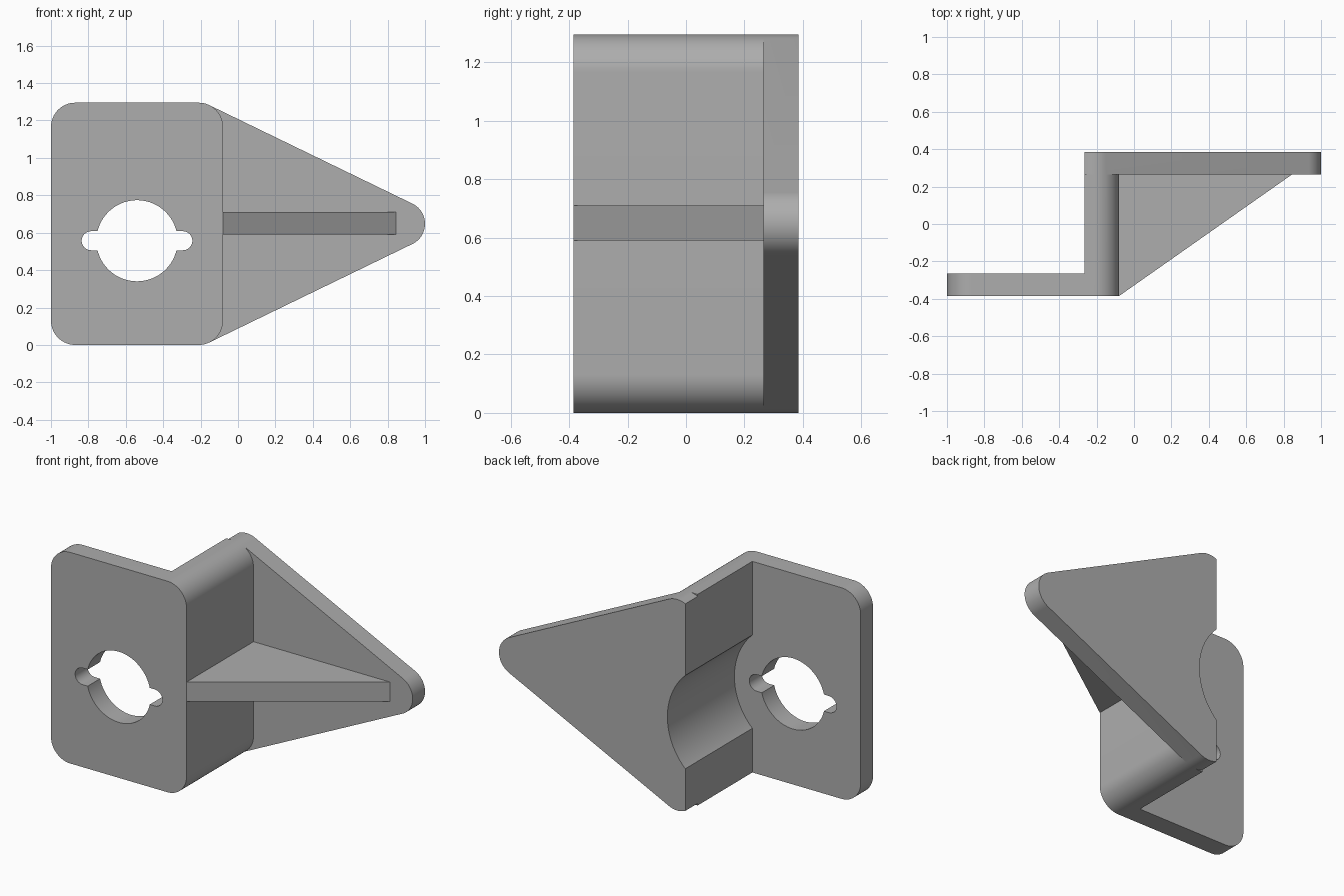
import bpy
import bmesh
from math import cos, sin, tau
from mathutils import Vector
from mathutils.geometry import convex_hull_2d

if "Cube" in bpy.data.objects:
    bpy.data.objects.remove(bpy.data.objects["Cube"], do_unlink=True)

grey = bpy.data.materials.new("plain grey")
grey.use_nodes = True
grey.diffuse_color = (0.42, 0.42, 0.42, 1)
grey.node_tree.nodes["Principled BSDF"].inputs["Base Color"].default_value = grey.diffuse_color

HEIGHT, FRONT, BACK, THICK = 1.295, -0.385, 0.385, 0.12
WEB_LEFT, WEB_RIGHT, CORNER = -0.265, -0.08, 0.13
HOLE_X, HOLE_Z = -0.54, 0.557


def prism(name, outline, axis, start, end):
    """Extrude a 2D outline along y (outline is x,z) or z (outline is x,y)."""
    bm = bmesh.new()
    place = (lambda p: (p[0], start, p[1])) if axis == "y" else (lambda p: (p[0], p[1], start))
    face = bm.faces.new([bm.verts.new(place(p)) for p in outline])
    step = Vector((0, end - start, 0) if axis == "y" else (0, 0, end - start))
    grown = bmesh.ops.extrude_face_region(bm, geom=[face])["geom"]
    bmesh.ops.translate(bm, vec=step, verts=[v for v in grown if isinstance(v, bmesh.types.BMVert)])
    bmesh.ops.recalc_face_normals(bm, faces=bm.faces)
    mesh = bpy.data.meshes.new(name)
    bm.to_mesh(mesh)
    bm.free()
    mesh.materials.append(grey)
    obj = bpy.data.objects.new(name, mesh)
    bpy.context.collection.objects.link(obj)
    return obj


def wrapped(*circles, count=64):
    """Outline stretched around circles given as (x, z, radius)."""
    pts = [Vector((x + r * cos(tau * i / count), z + r * sin(tau * i / count)))
           for x, z, r in circles for i in range(count)]
    return [pts[i] for i in convex_hull_2d(pts)]


def combine(target, other, operation):
    mod = target.modifiers.new(other.name, "BOOLEAN")
    mod.operation, mod.solver, mod.object = operation, "EXACT", other
    bpy.context.view_layer.objects.active = target
    bpy.ops.object.modifier_apply(modifier=mod.name)
    bpy.data.objects.remove(other, do_unlink=True)


# Rounded front block and tapered rear fin
left, right = -1 + CORNER, WEB_RIGHT - CORNER
low, high = CORNER, HEIGHT - CORNER
block_outline = wrapped(*[(x, z, CORNER) for x in (left, right) for z in (low, high)])
bracket = prism("bracket", block_outline, "y", FRONT, BACK - THICK)
fin_outline = wrapped((right, low, CORNER), (right, high, CORNER), (0.88, HEIGHT / 2, 0.12))
combine(bracket, prism("rear_fin", fin_outline, "y", BACK - THICK, BACK), "UNION")

# Open pocket behind the front plate, and the round clearance in the web
inner = FRONT + THICK
pocket = [(-2, -1), (WEB_LEFT, -1), (WEB_LEFT, 2), (-2, 2)]
combine(bracket, prism("pocket_cutter", pocket, "y", inner, 1), "DIFFERENCE")
clearance = wrapped((HOLE_X, HOLE_Z, 0.397), count=96)
combine(bracket, prism("clearance_cutter", clearance, "y", inner, 1), "DIFFERENCE")

# Round hole with a slot on each side
hole = wrapped((HOLE_X, HOLE_Z, 0.217))
slot = wrapped(*[(HOLE_X + s * 0.245, HOLE_Z, 0.051) for s in (-1, 1)], count=32)
combine(bracket, prism("hole_cutter", hole, "y", -1, 0), "DIFFERENCE")
combine(bracket, prism("slot_cutter", slot, "y", -0.9, 0.1), "DIFFERENCE")

# Triangular stiffening rib, rooted in the web and the fin
rib = [(WEB_RIGHT, FRONT), (0.845, BACK - THICK), (0.845, 0.3), (-0.11, 0.3), (-0.11, -0.36)]
combine(bracket, prism("rib", rib, "z", 0.59, 0.71), "UNION")

bpy.ops.object.select_all(action="DESELECT")
bracket.select_set(True)
bpy.context.view_layer.objects.active = bracket
bpy.ops.object.shade_smooth_by_angle(angle=0.4)
